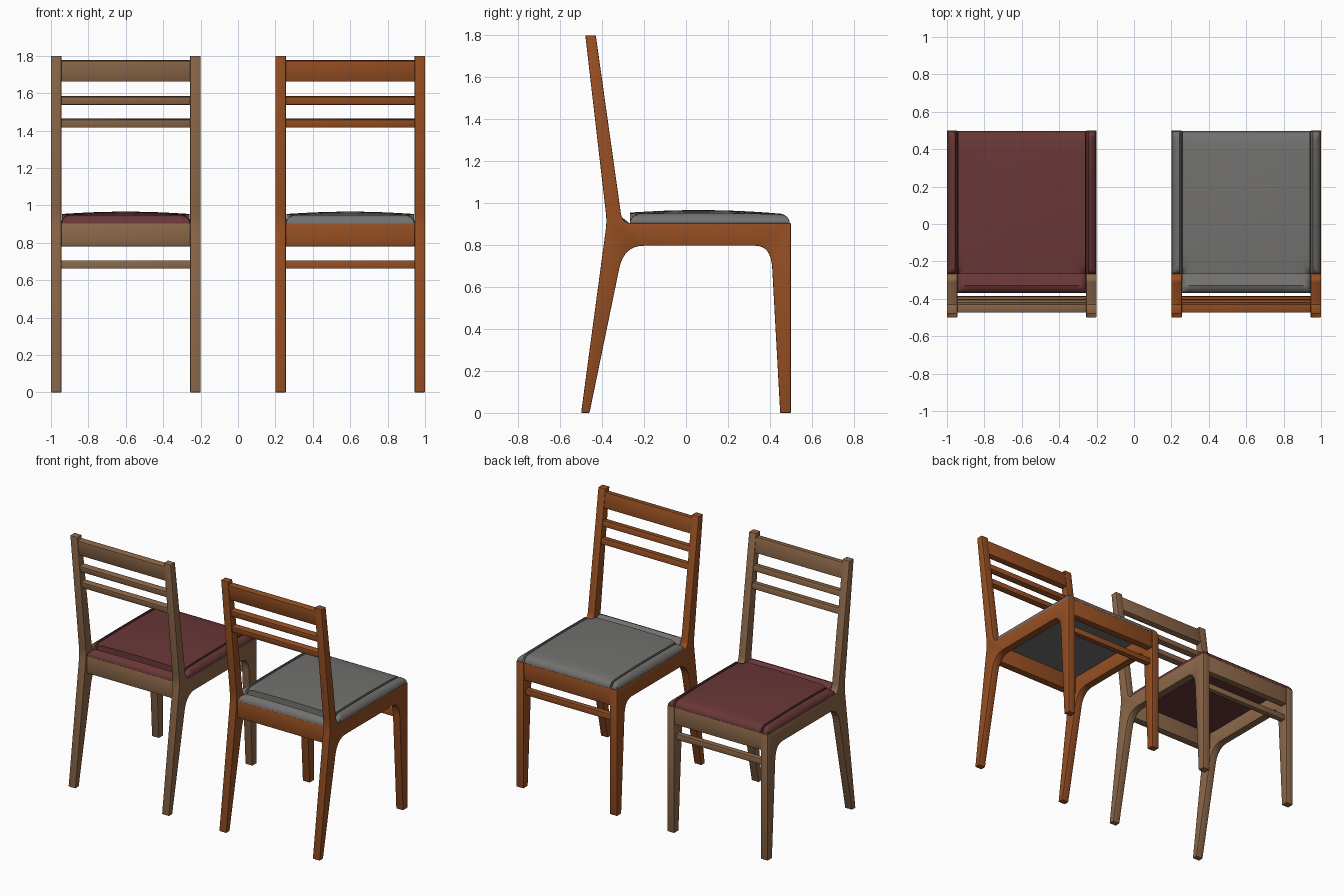
import bpy, bmesh, math
from mathutils import Matrix

if "Cube" in bpy.data.objects:
    bpy.data.objects.remove(bpy.data.objects["Cube"])


def material(name, rgb):
    m = bpy.data.materials.new(name)
    lin = [((c / 255 + 0.055) / 1.055) ** 2.4 for c in rgb]
    m.diffuse_color = (*lin, 1)
    m.use_nodes = True
    m.node_tree.nodes["Principled BSDF"].inputs["Base Color"].default_value = m.diffuse_color
    return m


def finish(name, bm, mat, x, bevel=0.0):
    bmesh.ops.recalc_face_normals(bm, faces=bm.faces)
    if bevel:
        sharp = [e for e in bm.edges if e.calc_face_angle(0) > 0.6]
        bmesh.ops.bevel(bm, geom=sharp, offset=bevel, segments=2, profile=0.5,
                        affect='EDGES', clamp_overlap=True)
    me = bpy.data.meshes.new(name)
    bm.to_mesh(me)
    bm.free()
    me.materials.append(mat)
    ob = bpy.data.objects.new(name, me)
    bpy.context.collection.objects.link(ob)
    ob.location.x = x
    bpy.ops.object.select_all(action='DESELECT')
    ob.select_set(True)
    bpy.context.view_layer.objects.active = ob
    bpy.ops.object.shade_smooth_by_angle(angle=math.radians(35))
    return ob


def curve(a, c, b, n=8):
    """Rounded corner from a to b, pulled toward c."""
    return [tuple((1 - t) ** 2 * a[k] + 2 * t * (1 - t) * c[k] + t * t * b[k] for k in (0, 1))
            for t in (i / n for i in range(n + 1))]


# Side frame outline (y, z): back post, rear leg, seat rail and front leg in one piece
PROFILE = ([(-0.5, 0), (-0.46, 0)]
           + curve((-0.318, 0.69), (-0.295, 0.797), (-0.20, 0.797))
           + curve((0.33, 0.797), (0.405, 0.797), (0.411, 0.69))
           + [(0.449, 0), (0.5, 0), (0.5, 0.905)]
           + curve((-0.265, 0.905), (-0.303, 0.905), (-0.311, 0.955))
           + [(-0.43, 1.8), (-0.48, 1.8)]
           + curve((-0.384, 0.97), (-0.376, 0.92), (-0.383, 0.87), 4))
THICK = 0.056


def side_frame(name, x, side, mat):
    bm = bmesh.new()
    x0, x1 = side * 0.4, side * (0.4 - THICK)
    face = bm.faces.new([bm.verts.new((x0, y, z)) for y, z in PROFILE])
    ext = bmesh.ops.extrude_face_region(bm, geom=[face])
    for v in ext['geom']:
        if isinstance(v, bmesh.types.BMVert):
            v.co.x = x1
    finish(name, bm, mat, x, 0.004)


def cross_bar(name, x, y, z, depth, height, mat, tilt=0.0):
    bm = bmesh.new()
    m = (Matrix.Translation((0, y, z)) @ Matrix.Rotation(tilt, 4, 'X')
         @ Matrix.Diagonal((0.8 - 2 * THICK + 0.01, depth, height, 1)))
    bmesh.ops.create_cube(bm, size=1, matrix=m)
    finish(name, bm, mat, x, 0.003)


# Cushion: domed grid with rounded rim, notched around the back posts
def cushion(x, mat):
    hw, y0, y1, nx, ny, r, z0 = 0.398, -0.37, 0.495, 0.343, -0.268, 0.042, 0.903
    offs = [0, 0.002, 0.006, 0.013, 0.025, r]
    half = ([hw - o for o in offs] + [nx - o for o in offs] + [0.2, 0.1])
    xs = sorted(set(round(s * v, 4) for v in half for s in (-1, 1)) | {0})
    ys = sorted(set(round(v, 4) for v in [y0 + o for o in offs] + [ny + o for o in offs]
                    + [y1 - o for o in offs] + [-0.12, 0, 0.1, 0.2, 0.3, 0.38]))

    def height(px, py):
        ax = abs(px)
        d = min(hw - ax, py - y0, y1 - py)
        dx, dy = nx - ax, py - ny          # clearance from the notch corner
        notch = max(dx, dy) if min(dx, dy) > 0 or dx < 0 or dy < 0 else 0
        d = max(0, min(d, notch, r))
        rim = math.sqrt(max(0, r * r - (r - d) ** 2))
        crown = 0.022 * (1 - (ax / hw) ** 2 * 0.8) * (1 - ((py - 0.06) / 0.44) ** 2)
        return z0 + rim + crown * d / r

    bm = bmesh.new()
    grid = {(i, j): bm.verts.new((px, py, height(px, py)))
            for i, px in enumerate(xs) for j, py in enumerate(ys)}
    for i in range(len(xs) - 1):
        for j in range(len(ys) - 1):
            cx, cy = (xs[i] + xs[i + 1]) / 2, (ys[j] + ys[j + 1]) / 2
            if abs(cx) > nx and cy < ny:
                continue
            bm.faces.new([grid[i, j], grid[i + 1, j], grid[i + 1, j + 1], grid[i, j + 1]])
    bmesh.ops.delete(bm, geom=[v for v in bm.verts if not v.link_faces], context='VERTS')
    rim_edges = [e for e in bm.edges if e.is_boundary]
    bmesh.ops.contextual_create(bm, geom=rim_edges)   # flat underside
    finish("seat_cushion", bm, mat, x)


def chair(x, wood, fabric):
    for label, s in (("left", -1), ("right", 1)):
        side_frame(label + "_side_frame", x, s, wood)
    # Seat rails and front stretcher
    cross_bar("rear_seat_rail", x, -0.343, 0.842, 0.054, 0.122, wood)
    cross_bar("front_seat_rail", x, 0.47, 0.842, 0.052, 0.122, wood)
    cross_bar("front_stretcher", x, 0.456, 0.684, 0.04, 0.042, wood)
    # Back slats, leaning with the posts
    tilt = math.atan(0.11 / 0.85)
    for name, z, h in (("top_back_slat", 1.72, 0.11), ("middle_back_slat", 1.561, 0.042),
                       ("lower_back_slat", 1.44, 0.042)):
        cross_bar(name, x, -0.345 - 0.129 * (z - 0.95), z, 0.044, h, wood, tilt)
    cushion(x, fabric)


chair(-0.6, material("walnut_wood", (140, 104, 74)), material("maroon_fabric", (105, 55, 55)))
chair(0.6, material("orange_wood", (150, 79, 35)), material("grey_fabric", (114, 113, 111)))
